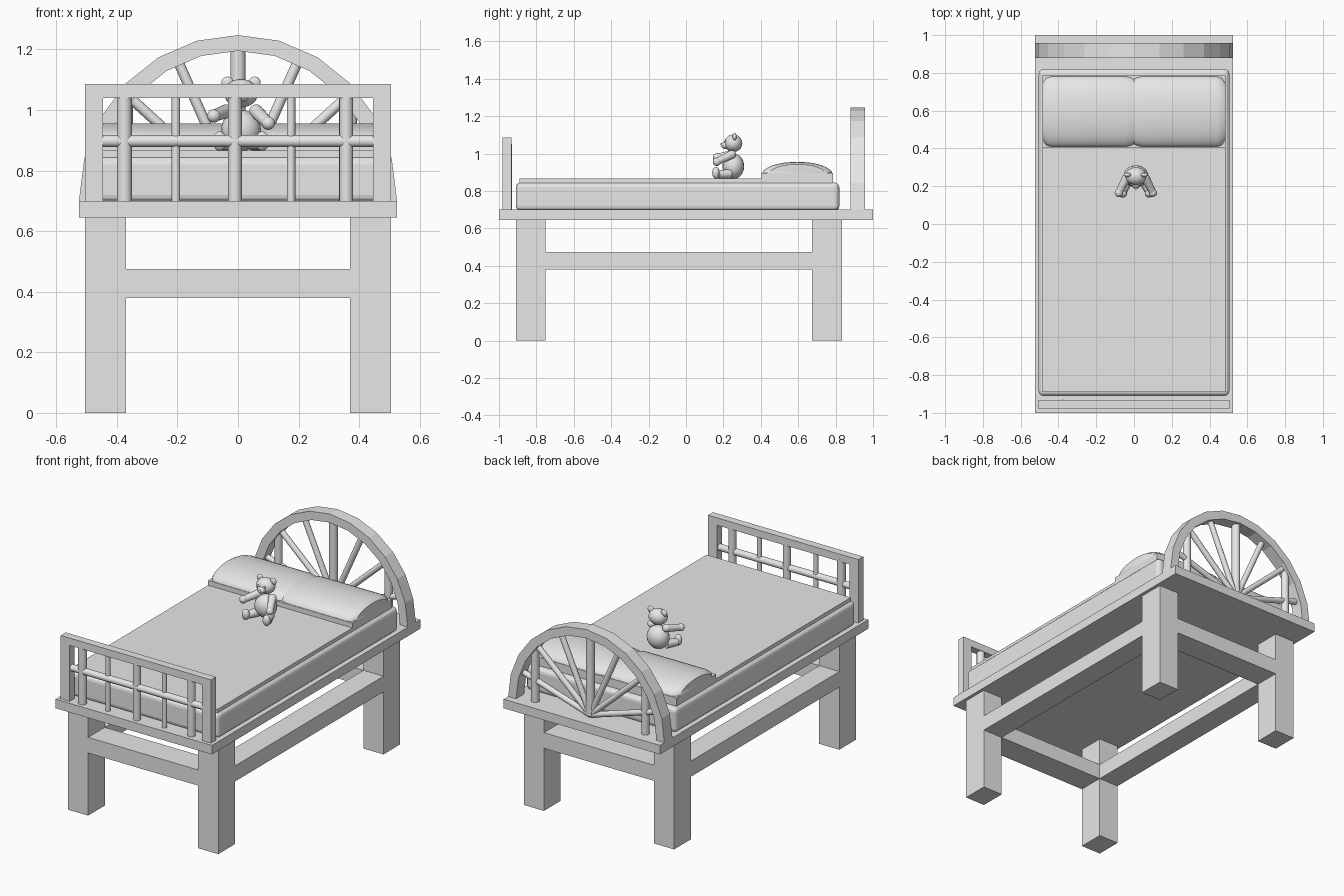
import bpy, bmesh, math
from mathutils import Vector

if "Cube" in bpy.data.objects:
    bpy.data.objects.remove(bpy.data.objects["Cube"])

GREY = (0.8, 0.8, 0.8, 1)
mat = bpy.data.materials.new("plain_grey")
mat.use_nodes = True
mat.diffuse_color = GREY
mat.node_tree.nodes["Principled BSDF"].inputs["Base Color"].default_value = GREY


def finish(name, bm, smooth=False):
    bmesh.ops.recalc_face_normals(bm, faces=bm.faces)
    me = bpy.data.meshes.new(name)
    bm.to_mesh(me)
    bm.free()
    me.materials.append(mat)
    ob = bpy.data.objects.new(name, me)
    bpy.context.collection.objects.link(ob)
    if smooth:
        bpy.ops.object.select_all(action="DESELECT")
        ob.select_set(True)
        bpy.context.view_layer.objects.active = ob
        bpy.ops.object.shade_smooth_by_angle(angle=math.radians(40))
    return ob


def box(name, x, y, z):
    bm = bmesh.new()
    bmesh.ops.create_cube(bm, size=1)
    for v in bm.verts:
        for i, (lo, hi) in enumerate((x, y, z)):
            v.co[i] = lo if v.co[i] < 0 else hi
    return finish(name, bm)


def rod(name, a, b, r, r2=None):
    a, b = Vector(a), Vector(b)
    bm = bmesh.new()
    bmesh.ops.create_cone(bm, cap_ends=True, segments=16, radius1=r,
                          radius2=r2 or r, depth=(b - a).length)
    bm.transform((b - a).to_track_quat("Z", "Y").to_matrix().to_4x4())
    bmesh.ops.translate(bm, vec=(a + b) / 2, verts=bm.verts)
    return finish(name, bm, True)


def ball(name, c, radii):
    bm = bmesh.new()
    bmesh.ops.create_uvsphere(bm, u_segments=20, v_segments=12, radius=1)
    bmesh.ops.scale(bm, vec=radii, verts=bm.verts)
    bmesh.ops.translate(bm, vec=c, verts=bm.verts)
    return finish(name, bm, True)


def bevel(ob, width, segments):
    m = ob.modifiers.new("rounding", "BEVEL")
    m.width, m.segments = width, segments


# Legs and stretchers
FRONT, BACK = (-0.91, -0.75), (0.675, 0.835)
for side, x in (("right", (-0.505, -0.37)), ("left", (0.37, 0.505))):
    box("front_leg_" + side, x, FRONT, (0, 0.645))
    box("back_leg_" + side, x, BACK, (0, 0.645))
    box("side_stretcher_" + side, x, (-0.75, 0.675), (0.38, 0.475))
box("front_stretcher", (-0.37, 0.37), FRONT, (0.38, 0.475))
box("back_stretcher", (-0.37, 0.37), BACK, (0.38, 0.475))

# Platform, mattress and bedding
box("platform", (-0.525, 0.525), (-1, 1), (0.645, 0.70))
mattress = box("mattress", (-0.505, 0.505), (-0.91, 0.82), (0.695, 0.845))
bevel(mattress, 0.025, 3)
box("blanket", (-0.485, 0.485), (-0.89, 0.41), (0.835, 0.866))
box("pillow_base", (-0.485, 0.485), (0.405, 0.785), (0.835, 0.895))


def pillow(name, x0, x1):
    """Arched cushion whose ends draw in slightly."""
    bm = bmesh.new()
    n, rings = 16, []
    for t, k in ((0, 0.8), (0.04, 0.95), (0.1, 1), (0.9, 1), (0.96, 0.97), (1, 0.92)):
        x = x0 + (x1 - x0) * t
        rings.append([bm.verts.new((x, 0.595 - 0.188 * k * math.cos(math.pi * i / n),
                                    0.89 + 0.066 * k * math.sin(math.pi * i / n)))
                      for i in range(n + 1)])
    for a, b in zip(rings, rings[1:]):
        for i in range(n + 1):
            j = (i + 1) % (n + 1)
            bm.faces.new((a[i], a[j], b[j], b[i]))
    bm.faces.new(rings[0])
    bm.faces.new(rings[-1])
    finish(name, bm, True)


pillow("pillow_left", 0.485, 0)
pillow("pillow_right", -0.485, 0)

# Footboard
FY = (-0.98, -0.932)
for side, x in (("right", (-0.505, -0.445)), ("left", (0.445, 0.505))):
    box("footboard_post_" + side, x, FY, (0.70, 1.04))
box("footboard_top", (-0.505, 0.505), FY, (1.04, 1.085))
for i, (x, r) in enumerate(((-0.375, 0.025), (-0.205, 0.014), (-0.01, 0.023),
                            (0.175, 0.014), (0.357, 0.023))):
    rod(f"footboard_bar_{i}", (x, -0.955, 0.70), (x, -0.955, 1.05), r)
rod("footboard_rail", (-0.45, -0.958, 0.897), (0.45, -0.958, 0.897), 0.02)

# Headboard arch
bm = bmesh.new()
sections = []
for i in range(13):
    a = math.pi * i / 12
    c, s = math.cos(a), math.sin(a)
    sections.append([bm.verts.new((rx * c, y, 0.70 + rz * s)) for rx, rz, y in
                     ((0.525, 0.547, 0.88), (0.525, 0.547, 0.957),
                      (0.472, 0.495, 0.957), (0.472, 0.495, 0.88))])
for a, b in zip(sections, sections[1:]):
    for i in range(4):
        j = (i + 1) % 4
        bm.faces.new((a[i], a[j], b[j], b[i]))
bm.faces.new(sections[0])
bm.faces.new(sections[-1])
finish("headboard_arch", bm)

# Headboard spokes and uprights
HY = 0.918
for deg in (16, 42, 66, 90, 114, 138, 164):
    a = math.radians(deg)
    end = (0.49 * math.cos(a), HY, 0.73 + 0.475 * math.sin(a))
    rod(f"headboard_spoke_{deg}", (0, HY, 0.715), end, 0.025 if deg == 90 else 0.017)
for side, x in (("right", -0.37), ("left", 0.37)):
    rod("headboard_upright_" + side, (x, HY, 0.70), (x, HY, 1.02), 0.023)

# Teddy bear
CX = 0.01
ball("bear_body", (CX, 0.253, 0.932), (0.066, 0.058, 0.068))
ball("bear_head", (CX, 0.253, 1.055), (0.056, 0.048, 0.047))
ball("bear_muzzle", (CX, 0.213, 1.045), (0.026, 0.026, 0.02))
ball("bear_nose", (CX, 0.19, 1.051), (0.009, 0.007, 0.006))
for side, s in (("right", -1), ("left", 1)):
    ball("bear_ear_" + side, (CX + s * 0.045, 0.26, 1.09), (0.02, 0.011, 0.02))
    ball("bear_eye_" + side, (CX + s * 0.02, 0.21, 1.066), (0.006, 0.006, 0.006))
    shoulder = (CX + s * 0.05, 0.245, 0.995)
    hand = (CX + s * 0.09, 0.165, 0.968 - s * 0.012)
    rod("bear_arm_" + side, shoulder, hand, 0.023, 0.019)
    ball("bear_shoulder_" + side, shoulder, (0.023, 0.023, 0.023))
    ball("bear_hand_" + side, hand, (0.022, 0.022, 0.022))
    hip, ankle = (CX + s * 0.04, 0.235, 0.892), (CX + s * 0.07, 0.172, 0.888)
    rod("bear_leg_" + side, hip, ankle, 0.026, 0.021)
    ball("bear_foot_" + side, (ankle[0], 0.16, 0.897), (0.023, 0.02, 0.032))
